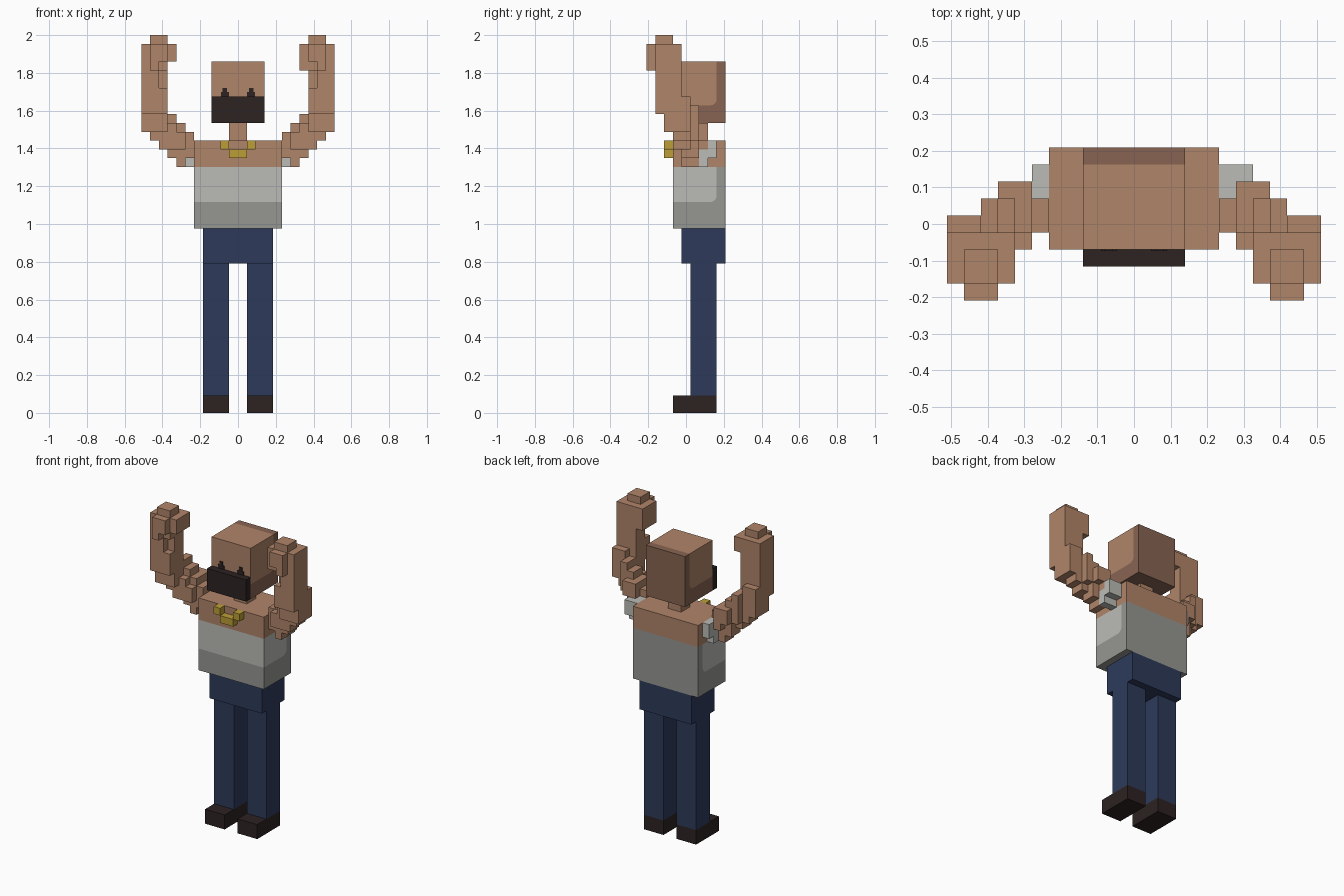
import bpy, bmesh, math
from mathutils import Vector

if "Cube" in bpy.data.objects:
    bpy.data.objects.remove(bpy.data.objects["Cube"], do_unlink=True)

U = 2 / 43          # one block unit
MID = 4.5           # block row that lies on y = 0


def lin(c):
    c /= 255
    return c / 12.92 if c <= 0.04045 else ((c + 0.055) / 1.055) ** 2.4


def material(name, rgb):
    m = bpy.data.materials.new(name)
    col = (*[lin(c) for c in rgb], 1)
    m.diffuse_color = col
    m.use_nodes = True
    bsdf = m.node_tree.nodes["Principled BSDF"]
    bsdf.inputs["Base Color"].default_value = col
    bsdf.inputs["Roughness"].default_value = 0.9
    return m


SKIN = material("skin", (176, 133, 105))
SHADE = material("dark_skin", (136, 100, 82))
LIGHT = material("light_grey_cloth", (187, 187, 183))
GREY = material("grey_cloth", (150, 151, 146))
NAVY = material("navy_cloth", (45, 58, 90))
DARK = material("near_black", (45, 34, 34))
GOLD = material("gold", (188, 158, 54))


def place(p):
    return Vector((p[0] * U, (p[1] - MID) * U, p[2] * U))


def finish(name, bm, mat):
    bmesh.ops.recalc_face_normals(bm, faces=bm.faces)
    me = bpy.data.meshes.new(name)
    bm.to_mesh(me)
    bm.free()
    me.materials.append(mat)
    ob = bpy.data.objects.new(name, me)
    bpy.context.scene.collection.objects.link(ob)
    return ob


def box(name, mat, x0, x1, y0, y1, z0, z1):
    """Box given in block units."""
    bm = bmesh.new()
    bmesh.ops.create_cube(bm, size=1)
    for v in bm.verts:
        v.co = place([b if c > 0 else a for c, (a, b) in
                      zip(v.co, ((x0, x1), (y0, y1), (z0, z1)))])
    return finish(name, bm, mat)


def prism(name, mat, half, outline):
    """Side outline (y, z) extruded across the body."""
    bm = bmesh.new()
    f = bm.faces.new([bm.verts.new(place((-half, y, z))) for y, z in outline])
    ext = bmesh.ops.extrude_face_region(bm, geom=[f])
    verts = [g for g in ext["geom"] if isinstance(g, bmesh.types.BMVert)]
    bmesh.ops.translate(bm, verts=verts, vec=(2 * half * U, 0, 0))
    return finish(name, bm, mat)


def two_tone(front_name, front_mat, back_name, back_mat, half, z0, zm, z1):
    """Front block with a rounded lower corner, nested in an L-shaped back."""
    r = 0.75
    arc = [(8 - r + r * math.cos(a), zm + r - r * math.sin(a))
           for a in [i * math.pi / 8 for i in range(5)]]
    prism(front_name, front_mat, half, [(3, z1), (8, z1)] + arc + [(3, zm)])
    prism(back_name, back_mat, half,
          [(3, z0), (9, z0), (9, z1), (8, z1)] + arc + [(3, zm)])


def blocks(name, mat, boxes, side):
    """Outer shell of a union of block boxes, mirrored by side."""
    cells = {(x, y, z) for x0, x1, y0, y1, z0, z1 in boxes
             for x in range(x0, x1) for y in range(y0, y1) for z in range(z0, z1)}
    bm = bmesh.new()
    cache = {}

    def vert(p):
        if p not in cache:
            cache[p] = bm.verts.new(place((p[0] * side, p[1], p[2])))
        return cache[p]

    for c in cells:
        for ax in range(3):
            for s in (0, 1):
                n = list(c)
                n[ax] += 2 * s - 1
                if tuple(n) in cells:
                    continue
                quad = []
                for u, w in ((0, 0), (1, 0), (1, 1), (0, 1)):
                    p = list(c)
                    p[ax] += s
                    p[(ax + 1) % 3] += u
                    p[(ax + 2) % 3] += w
                    quad.append(vert(tuple(p)))
                if (s == 0) != (side < 0):
                    quad.reverse()
                bm.faces.new(quad)
    me = bpy.data.meshes.new(name)
    bm.to_mesh(me)
    bm.free()
    me.materials.append(mat)
    ob = bpy.data.objects.new(name, me)
    bpy.context.scene.collection.objects.link(ob)
    return ob


# Torso, neck and head
two_tone("shirt_front", LIGHT, "shirt_back", GREY, 5, 21, 24, 28)
box("shoulders", SKIN, -5, 5, 3, 9, 28, 31)
box("neck", SKIN, -1, 1, 5, 7, 31, 33)
two_tone("face", SKIN, "head_back", SHADE, 3, 33, 35, 40)
box("beard", DARK, -3, 3, 2, 3, 33, 36)

# Trousers
box("hips", NAVY, -4, 4, 4, 9, 17, 21)

# Necklace pendant
box("pendant", GOLD, -1, 1, 2, 3, 29, 30)

# Arm as stepped blocks: shoulder out to elbow, then up to the hand
upper_arm = [
    (5, 6, 4, 6, 29, 32),
    (6, 7, 4, 6, 28, 30), (6, 7, 3, 6, 30, 32), (6, 7, 4, 7, 30, 33),
    (7, 8, 4, 6, 29, 34), (7, 8, 3, 6, 30, 33), (7, 8, 4, 7, 31, 33),
    (8, 9, 3, 5, 30, 35), (8, 9, 4, 6, 31, 35), (8, 9, 2, 5, 32, 35),
    (9, 10, 3, 5, 31, 36), (9, 11, 2, 4, 32, 36), (10, 11, 3, 5, 32, 36),
]
forearm = [(8, 11, 2, 4, 34, 42), (9, 11, 1, 2, 34, 42), (8, 9, 1, 2, 34, 37)]
hand = [(8, 11, 1, 4, 39, 42), (8, 10, 0, 1, 40, 42), (9, 10, 0, 1, 39, 40),
        (8, 10, 1, 3, 42, 43)]
sleeve = [(5, 6, 6, 7, 28, 31), (5, 6, 7, 8, 29, 31)]

for side, label in ((1, "left"), (-1, "right")):
    def sbox(name, mat, x0, x1, *rest):
        a, b = sorted((x0 * side, x1 * side))
        box(f"{label}_{name}", mat, a, b, *rest)

    sbox("leg", NAVY, 1, 4, 5, 8, 2, 17)
    sbox("shoe", DARK, 1, 4, 3, 8, 0, 2)
    sbox("necklace_link", GOLD, 1, 2, 2, 3, 30, 31)
    # Eye painted as thin plates on the face
    sbox("eye", DARK, 1, 1.95, 2.9, 3, 36, 36.5)
    sbox("eye_top", DARK, 1.25, 1.75, 2.9, 3, 36.5, 37)

    thumb = [(7, 8, 1, 4, 39 if side > 0 else 40, 42)]
    blocks(f"{label}_arm", SKIN, upper_arm + forearm + hand + thumb, side)
    cuff = [(6, 7, 7, 8, 29, 31), (6, 7, 6, 7, 28, 30)] if side > 0 else []
    blocks(f"{label}_sleeve", LIGHT, sleeve + cuff, side)
